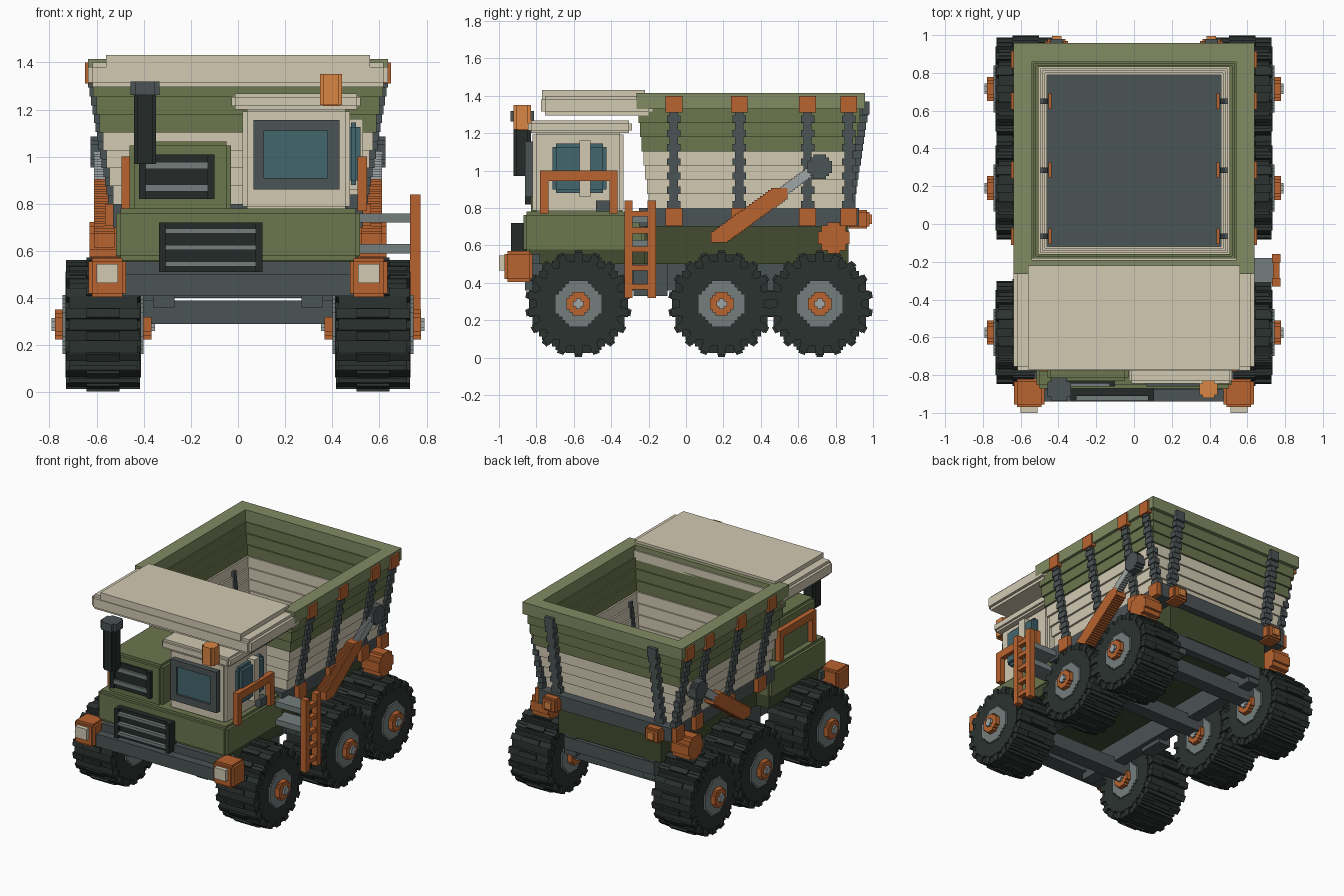
import bpy, bmesh, math
from mathutils import Matrix, Vector

if "Cube" in bpy.data.objects:
    bpy.data.objects.remove(bpy.data.objects["Cube"])

# sRGB palette
PAL = dict(green=(.42, .46, .31), rim=(.50, .54, .39), dgreen=(.27, .30, .20), tan=(.82, .785, .695),
           grey=(.30, .33, .335), black=(.16, .185, .18), tyre=(.185, .21, .20), lgrey=(.45, .49, .49),
           orange=(.72, .39, .20), amber=(.85, .52, .27), glass=(.27, .40, .43), silver=(.62, .65, .65))
MATS = {}
for n, c in PAL.items():
    MATS[n] = bpy.data.materials.new(n)
    MATS[n].diffuse_color = [v ** 2.2 for v in c] + [1]


def finish(bm, name, col):
    bmesh.ops.recalc_face_normals(bm, faces=bm.faces)
    me = bpy.data.meshes.new(name)
    bm.to_mesh(me)
    bm.free()
    me.materials.append(MATS[col])
    ob = bpy.data.objects.new(name, me)
    bpy.context.collection.objects.link(ob)
    return ob


def add_box(bm, b, rot=None):
    x0, x1, y0, y1, z0, z1 = b
    m = Matrix.Translation(((x0 + x1) / 2, (y0 + y1) / 2, (z0 + z1) / 2)) @ Matrix.Diagonal((x1 - x0, y1 - y0, z1 - z0, 1))
    bmesh.ops.create_cube(bm, size=1, matrix=rot @ m if rot else m)


def boxes(name, col, items, mirror=False):
    """One object from x0,x1,y0,y1,z0,z1 boxes, optionally mirrored in x."""
    bm = bmesh.new()
    for b in items:
        add_box(bm, b)
        if mirror:
            add_box(bm, (-b[1], -b[0]) + tuple(b[2:]))
    return finish(bm, name, col)


def stepped(b, s=.018):
    """Box with notched voxel edges, as three crossing boxes."""
    x0, x1, y0, y1, z0, z1 = b
    return [(x0, x1, y0 + s, y1 - s, z0 + s, z1 - s), (x0 + s, x1 - s, y0, y1, z0 + s, z1 - s),
            (x0 + s, x1 - s, y0 + s, y1 - s, z0, z1)]


def disc(name, col, c, r, h, axis='x', v=.018):
    """Voxel-stepped disc: staircase circle extruded by half-depth h."""
    n = max(2, round(r / v))
    v = r / n
    q = []
    for j in range(n):
        w = max(1, round(math.sqrt(n * n - (j + .5) ** 2))) * v
        for p in ((w, j * v), (w, (j + 1) * v)):
            if p[1] > 0 and (not q or q[-1] != p):
                q.append(p)
    half = q + [(-x, y) for x, y in reversed(q)]
    pts = half + [(-x, -y) for x, y in half]
    bm = bmesh.new()
    to3 = (lambda a, b, d: (d, a, b)) if axis == 'x' else (lambda a, b, d: (a, b, d))
    lo, hi = [[bm.verts.new(Vector(c) + Vector(to3(a, b, d))) for a, b in pts] for d in (-h, h)]
    bm.faces.new(lo)
    bm.faces.new(hi)
    for i in range(len(pts)):
        k = (i + 1) % len(pts)
        bm.faces.new((lo[i], lo[k], hi[k], hi[i]))
    return finish(bm, name, col)


# wheels
for y in (-.575, .19, .715):
    for s in (-1, 1):
        c = (s * .572, y, .288)
        disc('tyre', 'tyre', c, .264, .145)
        disc('tyre_sidewall', 'tyre', c, .225, .160)
        disc('wheel_rim', 'lgrey', c, .125, .172)
        disc('wheel_hub', 'orange', c, .063, .205)
        disc('hub_cap', 'silver', c, .028, .22)
        bm = bmesh.new()
        for i in range(18):
            rot = Matrix.Translation(c) @ Matrix.Rotation(i * math.tau / 18, 4, 'X')
            add_box(bm, (-.157, .157, -.022, .022, .20, .273), rot)
            add_box(bm, (-.07, .07, -.018, .018, .25, .285), rot)
        finish(bm, 'tyre_tread', 'tyre')
    boxes('axle', 'grey', [(-.42, .42, y - .05, y + .05, .29, .39)])

# chassis
boxes('hull', 'dgreen', [(-.41, .41, -.25, .87, .50, .71), (-.51, .51, -.84, -.22, .50, .59)])
boxes('frame_rail', 'grey', [(.27, .36, -.86, .87, .36, .51), (.30, .40, -.28, -.10, .33, .50)], True)
boxes('rear_crossbar', 'grey', [(-.36, .36, .82, .88, .40, .49)])
boxes('bed_frame', 'grey', [(-.53, .53, -.25, .925, .70, .80)])
boxes('front_bumper', 'grey', [(-.52, .52, -.94, -.82, .41, .50), (-.53, .53, -.88, -.78, .50, .555)])

# hopper: stacked rings widening upward
FZ, N = .80, 7
DZ = (1.33 - FZ) / N


def ring(ox, oy0, oy1, ix, iy0, iy1, z0, z1):
    return [(-ox, -ix, oy0, oy1, z0, z1), (ix, ox, oy0, oy1, z0, z1),
            (-ix, ix, oy0, iy0, z0, z1), (-ix, ix, iy1, oy1, z0, z1)]


planks = {'tan': [], 'green': []}
for i in range(N):
    t = i / (N - 1)
    planks['tan' if i < 4 else 'green'] += ring(.53 + .085 * t, -.20 - .055 * t, .86 + .07 * t, .46 + .07 * t,
                                                -.12 - .06 * t, .79 + .06 * t, FZ + i * DZ, FZ + (i + 1) * DZ)
boxes('hopper_lower_walls', 'tan', planks['tan'])
boxes('hopper_upper_walls', 'green', planks['green'])
boxes('hopper_rim', 'rim', ring(.637, -.265, .957, .54, -.19, .857, 1.33, 1.415))
boxes('hopper_floor', 'grey', [(-.48, .48, -.14, .81, .78, .82)])

# ribs, clamps and inner brackets
RY = (-.065, .285, .65, .87)
side, rear, inner, clamps = [], [], [], []
for i in range(14):
    z, t = FZ + i * .038, i / 13
    w = .022 if i % 2 else .036
    side += [(.51 + .085 * t, .552 + .085 * t, y - w, y + w, z, z + .038) for y in RY]
    rear.append((.41 - w, .41 + w, .84 + .07 * t, .90 + .075 * t, z, z + .038))
    if i < 7:
        inner += [(.45 + .06 * t, .49 + .06 * t, y - .015, y + .015, z, z + .038) for y in RY[:3]]
for y in RY:
    clamps += [(.56, .65, y - .045, y + .045, 1.31, 1.40), (.50, .565, y - .045, y + .045, .705, .80)]
clamps += [(.437, .452, y - .04, y + .04, .80, .86) for y in RY[:3]]
rear.append((.375, .445, .94, .98, 1.30, 1.37))
boxes('side_ribs', 'grey', side, True)
boxes('rear_ribs', 'grey', rear, True)
boxes('inner_ribs', 'grey', inner, True)
boxes('rib_clamps', 'orange', clamps, True)

# rear lamps and side tanks
boxes('rear_lamp', 'orange', stepped((.35, .47, .86, .98, .69, .79), .012), True)
boxes('rear_lamp_lens', 'amber', [(.385, .435, .97, .995, .715, .765)], True)
for s in (-1, 1):
    disc('side_tank', 'orange', (s * .56, .79, .64), .083, .07)

# tipping rams
tube = [(.525, .61, .18 + k * .0145 - .045, .18 + k * .0145 + .045, .645 + k * .0105 - .03, .645 + k * .0105 + .03)
        for k in range(23)]
rod = [(.565, .61, .50 + k * .0145 - .025, .50 + k * .0145 + .025, .875 + k * .0105 - .02, .875 + k * .0105 + .02)
       for k in range(14)]
boxes('ram_tube', 'orange', tube, True)
boxes('ram_rod', 'silver', rod, True)
for s in (-1, 1):
    disc('ram_pivot', 'grey', (s * .59, .715, 1.02), .065, .035)

# canopy over the cab
boxes('canopy', 'tan', stepped((-.637, .637, -.775, -.18, 1.295, 1.40), .02) + [(-.56, .56, -.77, -.22, 1.36, 1.432)])

# front body and engine housing
boxes('front_body', 'green', stepped((-.517, .517, -.87, -.22, .56, .78)))
boxes('engine_housing', 'green', stepped((-.46, -.03, -.83, -.34, .76, 1.065)))


def grille(name, x0, x1, y, z0, z1, n, d):
    boxes(name, 'black', [(x0, x1, y, y + .10, z0, z1), (x0, x0 + .03, y - d, y, z0, z1), (x1 - .03, x1, y - d, y, z0, z1)])
    p = (z1 - z0) / n
    boxes(name + '_slats', 'lgrey', [(x0 + .03, x1 - .03, y - d, y, z0 + (i + .35) * p, z0 + (i + .65) * p) for i in range(n)])


grille('lower_grille', -.335, .105, -.91, .51, .72, 3, .025)
grille('engine_grille', -.42, -.10, -.845, .82, 1.01, 2, .015)
disc('exhaust_pipe', 'black', (-.395, -.875, 1.12), .047, .15, 'z')
disc('exhaust_cap', 'grey', (-.395, -.875, 1.29), .062, .028, 'z')

# cab
boxes('cab', 'tan', stepped((.02, .475, -.82, -.335, .77, 1.21)))
boxes('cab_roof', 'tan', stepped((-.027, .52, -.845, -.29, 1.20, 1.268), .015))
boxes('windscreen_frame', 'grey', [
    (.065, .11, -.86, -.80, .86, 1.155), (.38, .43, -.86, -.80, .86, 1.155),
    (.11, .38, -.86, -.80, .86, .91), (.11, .38, -.86, -.80, 1.11, 1.155)])
boxes('windscreen', 'glass', [(.11, .38, -.845, -.80, .91, 1.11)])
boxes('side_window', 'glass', stepped((.46, .52, -.715, -.425, .88, 1.145), .02))
boxes('window_pillar', 'tan', [(.46, .53, -.57, -.51, .86, 1.16)])
boxes('cab_step_block', 'grey', [(.46, .52, -.48, -.41, .78, .84)])
disc('beacon', 'amber', (.395, -.875, 1.285), .047, .065, 'z')
boxes('beacon_mount', 'orange', [(.36, .43, -.90, -.82, 1.215, 1.24)])

# handrails on both sides
rails = [(-.78, -.735, .77, 1.0), (-.41, -.365, .77, 1.0), (-.78, -.365, .945, 1.0)]
boxes('handrail', 'orange', [(x, x + .04) + r for x in (.508, -.495) for r in rails])

# headlights
boxes('headlight', 'orange', stepped((.475, .635, -.97, -.82, .405, .57), .015), True)
boxes('headlight_lens', 'tan', [(.51, .60, -1.0, -.96, .465, .545)], True)

# access ladder on the right side
boxes('ladder_posts', 'orange', [(.73, .775, -.33, -.287, .32, .84), (.73, .775, -.205, -.16, .32, .84)])
boxes('ladder_rungs', 'orange', [(.735, .77, -.30, -.19, z - .015, z + .015) for z in (.38, .48, .58, .68, .77)])
boxes('ladder_steps', 'lgrey', [(.50, .735, -.31, -.18, z - .02, z + .02) for z in (.61, .74)])

for m in bpy.data.materials:
    if m.users and not m.is_grease_pencil:
        m.use_nodes = True
        m.node_tree.nodes["Principled BSDF"].inputs["Base Color"].default_value = m.diffuse_color
